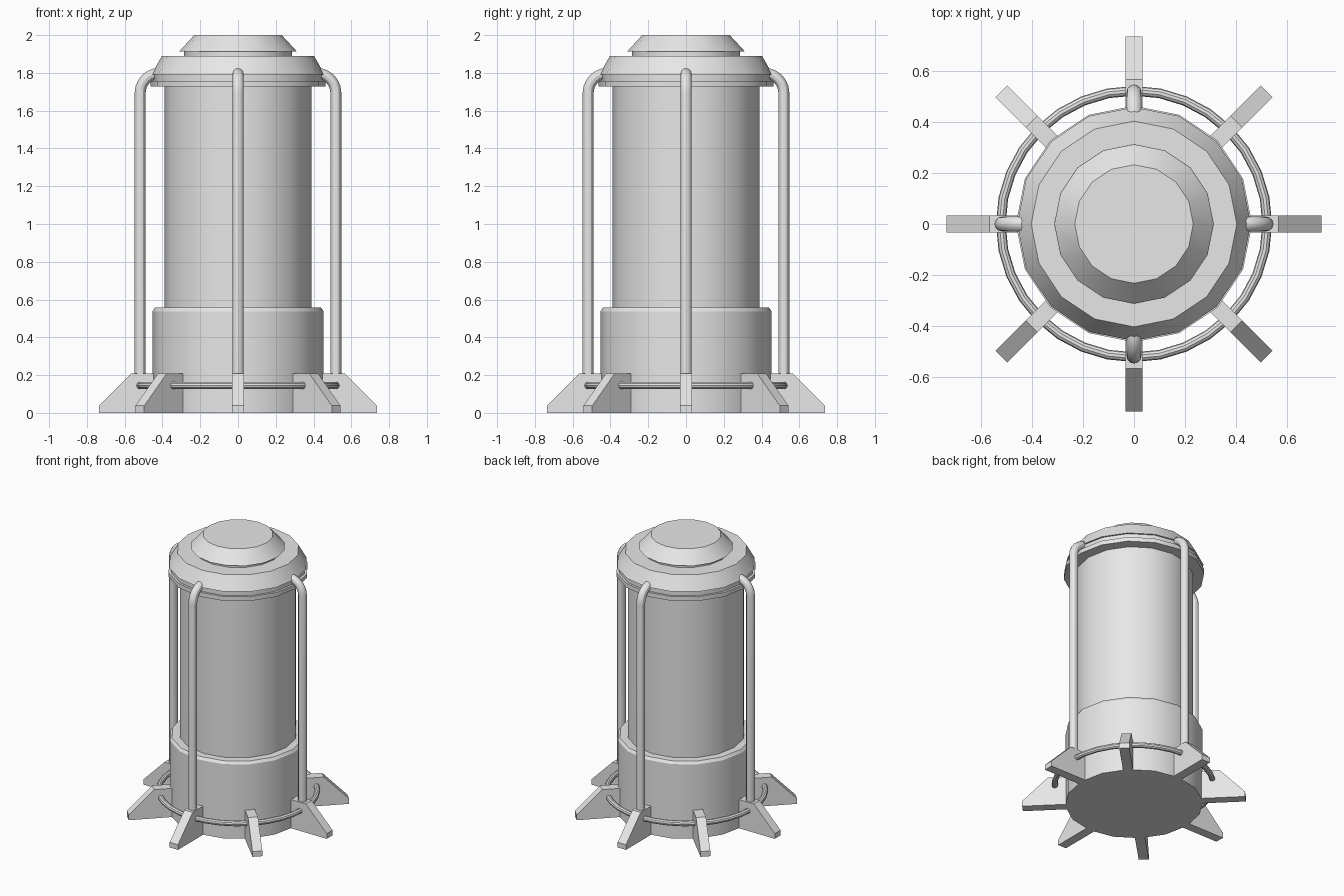
import bpy, bmesh, math
from mathutils import Matrix, Vector

cube = bpy.data.objects.get("Cube")
if cube:
    bpy.data.objects.remove(cube, do_unlink=True)

metal = bpy.data.materials.new("light_grey_metal")
metal.use_nodes = True
GREY = (0.8, 0.8, 0.8, 1)
metal.diffuse_color = GREY
metal.node_tree.nodes["Principled BSDF"].inputs["Base Color"].default_value = GREY


def finish(name, bm, smooth=True):
    """Turn a bmesh into a named object with the metal material."""
    bmesh.ops.recalc_face_normals(bm, faces=bm.faces[:])
    mesh = bpy.data.meshes.new(name)
    bm.to_mesh(mesh)
    bm.free()
    mesh.materials.append(metal)
    obj = bpy.data.objects.new(name, mesh)
    bpy.context.collection.objects.link(obj)
    if smooth:
        bpy.ops.object.select_all(action='DESELECT')
        obj.select_set(True)
        bpy.context.view_layer.objects.active = obj
        bpy.ops.object.shade_smooth_by_angle(angle=math.radians(30))
    return obj


def loft(bm, rings, closed=False):
    """Skin rings of points; cap both ends unless the path is closed."""
    loops = [[bm.verts.new(p) for p in ring] for ring in rings]
    n = len(loops[0])
    pairs = list(zip(loops, loops[1:]))
    if closed:
        pairs.append((loops[-1], loops[0]))
    else:
        bm.faces.new(loops[0])
        bm.faces.new(loops[-1])
    for a, b in pairs:
        for i in range(n):
            j = (i + 1) % n
            bm.faces.new((a[i], a[j], b[j], b[i]))


def circle(n):
    return [(math.cos(math.tau * i / n), math.sin(math.tau * i / n)) for i in range(n)]


def lathe(name, profile, sides=16):
    bm = bmesh.new()
    loft(bm, [[(r * c, r * s, z) for c, s in circle(sides)] for r, z in profile])
    return finish(name, bm)


# Turned canister parts, as (radius, height) profiles
lathe("base_drum", [(0.453, 0), (0.453, 0.538), (0.44, 0.557), (0.38, 0.557)])
lathe("main_body", [(0.388, 0.53), (0.388, 1.75)])
lathe("lid_flange", [(0.463, 1.727), (0.463, 1.758)])
lathe("lid_groove", [(0.447, 1.75), (0.447, 1.80)])
lathe("lid_shoulder", [(0.458, 1.792), (0.403, 1.89)])
lathe("cap_neck", [(0.287, 1.88), (0.287, 1.92)])
lathe("cap", [(0.312, 1.913), (0.232, 2.0)])

# Four guard bars that rise from the fins and bend into the lid
BEND, TOP, BAR = 0.103, 1.695, 0.029
path = [(0.518, 0.15, 0)]
for k in range(7):
    a = math.radians(15 * k)
    path.append((0.518 - BEND + BEND * math.cos(a), TOP + BEND * math.sin(a), a))
for q, side in enumerate(("left", "back", "right", "front")):
    bm = bmesh.new()
    loft(bm, [[(r + BAR * c * math.cos(a), BAR * s, z + BAR * c * math.sin(a))
               for c, s in circle(12)] for r, z, a in path])
    bm.transform(Matrix.Rotation(q * math.pi / 2, 4, 'Z'))
    finish("guard_bar_" + side, bm)

# Hoop running through all the fins
bm = bmesh.new()
loft(bm, [[((0.522 + 0.019 * c) * u, (0.522 + 0.019 * c) * v, 0.145 + 0.019 * s)
           for c, s in circle(10)] for u, v in circle(32)], closed=True)
finish("foot_hoop", bm)

# Eight sloped foot fins
fin = [(0.42, 0), (0.735, 0), (0.735, 0.038), (0.567, 0.208), (0.42, 0.208)]
for k in range(8):
    bm = bmesh.new()
    loft(bm, [[(r, y, z) for r, z in fin] for y in (-0.033, 0.033)])
    bm.transform(Matrix.Rotation(k * math.pi / 4, 4, 'Z'))
    finish(f"foot_fin_{k + 1}", bm, smooth=False)
